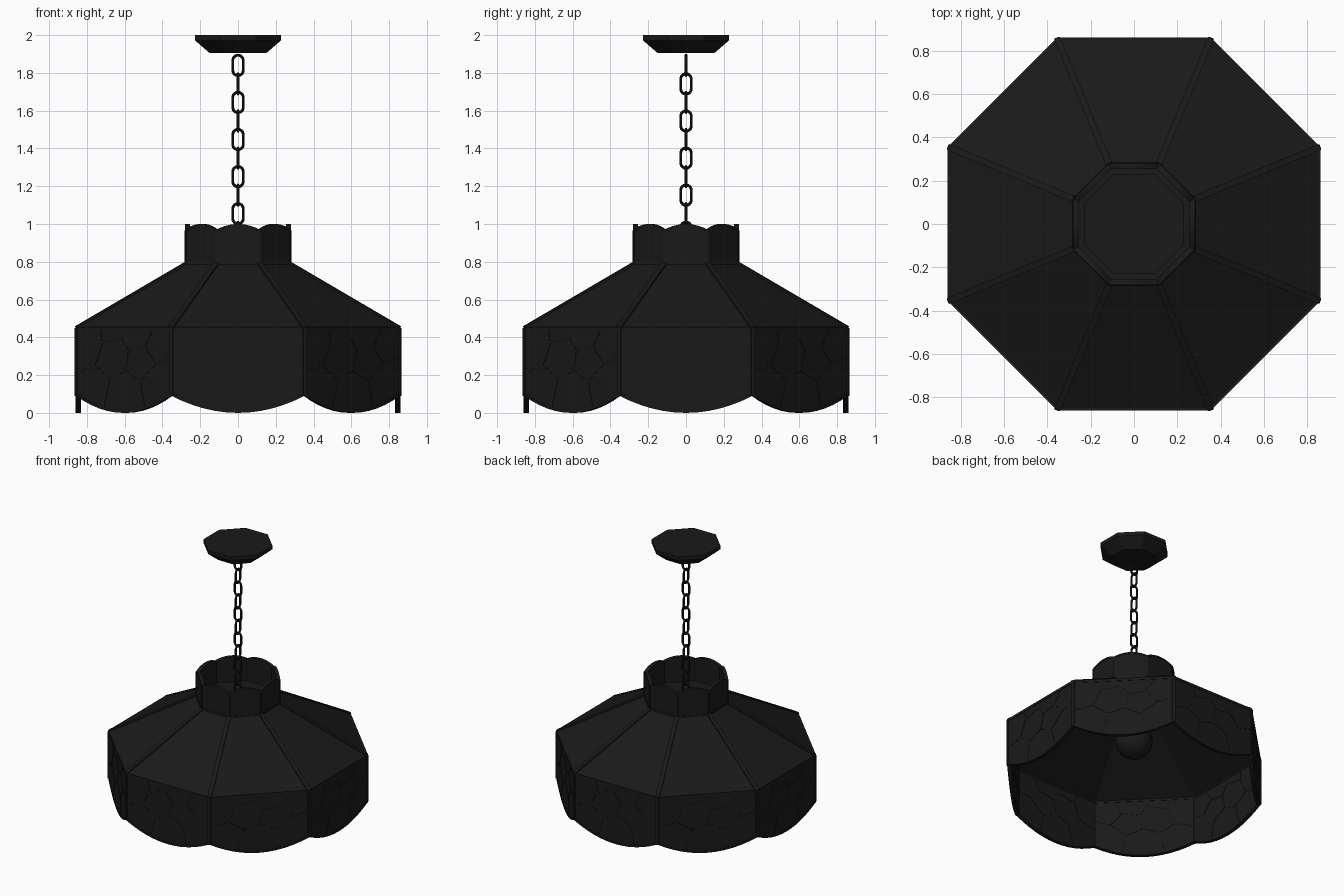
import bpy, bmesh, math
from mathutils import Vector, Matrix

if "Cube" in bpy.data.objects:
    bpy.data.objects.remove(bpy.data.objects["Cube"])

T = math.tan(math.pi / 8)
metal = bpy.data.materials.new("dark_metal")
metal.diffuse_color = (0.01, 0.01, 0.01, 1)
metal.use_nodes = True
metal.node_tree.nodes["Principled BSDF"].inputs["Base Color"].default_value = metal.diffuse_color


def finish(name, bm):
    bmesh.ops.recalc_face_normals(bm, faces=bm.faces[:])
    me = bpy.data.meshes.new(name)
    bm.to_mesh(me)
    bm.free()
    ob = bpy.data.objects.new(name, me)
    bpy.context.collection.objects.link(ob)
    me.materials.append(metal)
    return ob


def side_point(side, a, f, z):
    """Point on octagon side: a = apothem, f = -1..1 along the side."""
    return Matrix.Rotation(side * math.pi / 4, 3, 'Z') @ Vector((f * a * T, -a, z))


def ring_wall(name, a_bot, a_top, t, zb, zt, n=1):
    """Hollow octagonal wall; zb and zt give the edge heights along a side."""
    bm = bmesh.new()
    rows = []
    for s in range(8):
        for i in range(n):
            f = -1 + 2 * i / n
            rows.append([bm.verts.new(side_point(s, a, f, z)) for a, z in
                         ((a_bot, zb(f)), (a_top, zt(f)), (a_top - t, zt(f)), (a_bot - t, zb(f)))])
    for i, r in enumerate(rows):
        q = rows[(i + 1) % len(rows)]
        for j in range(4):
            k = (j + 1) % 4
            bm.faces.new((r[j], q[j], q[k], r[k]))
    return finish(name, bm)


def solid_oct(name, profile):
    bm = bmesh.new()
    loops = [[bm.verts.new(side_point(s, a, -1, z)) for s in range(8)] for a, z in profile]
    for lo, hi in zip(loops, loops[1:]):
        for i in range(8):
            j = (i + 1) % 8
            bm.faces.new((lo[i], lo[j], hi[j], hi[i]))
    bm.faces.new(loops[0])
    bm.faces.new(loops[-1])
    return finish(name, bm)


def add_bar(bm, p, q, out, w, d):
    """Rectangular bar from p to q, w wide, d deep along the out direction."""
    along = (q - p).normalized()
    side = along.cross(out).normalized()
    up = side.cross(along)
    m = Matrix((side * w, up * d, along * (q - p).length)).transposed().to_4x4()
    m.translation = (p + q) / 2
    bmesh.ops.create_cube(bm, size=1, matrix=m)


def const(z):
    return lambda f: z


def scallop(f):
    return 0.092 * f * f


def crown(f):
    return 1.0 - 0.03 * f * f


A, C = 0.857, 0.278

# Shade panels
ring_wall("skirt", A, A, 0.022, scallop, const(0.455), 12)
ring_wall("sloped_shade", A, C, 0.025, const(0.452), const(0.79))
ring_wall("crown_collar", C, C, 0.02, const(0.785), crown, 10)
solid_oct("collar_floor", [(0.27, 0.785), (0.27, 0.805)])

# Raised trim along the panel edges
ring_wall("skirt_top_trim", A + .003, A + .003, .028, const(0.437), const(0.456))
ring_wall("skirt_bottom_trim", A + .003, A + .003, .028, scallop, lambda f: scallop(f) + .015, 12)
ring_wall("collar_base_trim", C + .006, C + .004, .03, const(0.782), const(0.8))
ring_wall("collar_top_trim", C + .003, C + .003, .026, lambda f: crown(f) - .012, crown, 10)

bm = bmesh.new()
for s in range(8):
    out = side_point(s, 1, -1, 0).normalized()
    add_bar(bm, side_point(s, A - .002, -1, .09), side_point(s, A - .002, -1, .45), out, .022, .012)
    add_bar(bm, side_point(s, A - .002, -1, .452), side_point(s, C, -1, .79), out, .03, .014)
    add_bar(bm, side_point(s, C - .002, -1, .785), side_point(s, C - .002, -1, .965), out, .014, .01)
finish("corner_strips", bm)

# Mosaic lines, showing on both faces of every skirt panel
paths = [
    [(-1, .22), (-.62, .25), (-.45, .37), (-.5, .44)],
    [(-.45, .37), (-.05, .40), (.1, .33), (.45, .35), (.62, .44)],
    [(.45, .35), (.68, .26), (1, .29)],
    [(-.62, .25), (-.3, .18), (.02, .22), (.1, .33)],
    [(.02, .22), (.35, .17), (.68, .26)],
    [(-.3, .18), (-.42, .03)],
    [(.35, .17), (.45, .03)],
]
bm = bmesh.new()
for s in range(8):
    out = side_point(s, 1, 0, 0)
    for path in paths:
        for p, q in zip(path, path[1:]):
            add_bar(bm, side_point(s, A - .011, p[0], p[1]),
                    side_point(s, A - .011, q[0], q[1]), out, .007, .027)
finish("mosaic_lines", bm)

# Ceiling canopy
solid_oct("ceiling_canopy", [(0.15, 1.905), (0.228, 1.972), (0.228, 2.0)])

# Chain of alternating stretched links
for i in range(11):
    bpy.ops.mesh.primitive_torus_add(major_radius=.028, minor_radius=.0075,
                                     major_segments=18, minor_segments=8)
    link = bpy.context.object
    link.name = f"chain_link_{i + 1}"
    for v in link.data.vertices:
        v.co.x += math.copysign(.026, v.co.x)
    turn = Matrix.Rotation(math.pi / 2 * (i % 2), 4, 'Z')
    upright = Matrix.Rotation(math.pi / 2, 4, 'Y') @ Matrix.Rotation(0, 4, 'X')
    # ring lies in the yz plane after standing up, so turn it to face the front
    link.data.transform(Matrix.Translation((0, 0, 1.84 - .0982 * i)) @ turn
                        @ Matrix.Rotation(math.pi / 2, 4, 'Z') @ upright)
    link.data.materials.append(metal)
    bpy.ops.object.shade_smooth_by_angle()

# Bulb and socket
bpy.ops.mesh.primitive_uv_sphere_add(segments=32, ring_count=16, radius=.13, location=(0, 0, .44))
bulb = bpy.context.object
bulb.name = "bulb"
bulb.data.materials.append(metal)
bpy.ops.object.shade_smooth()
bpy.ops.mesh.primitive_cylinder_add(vertices=24, radius=.05, depth=.25, location=(0, 0, .67))
socket = bpy.context.object
socket.name = "bulb_socket"
socket.data.materials.append(metal)
bpy.ops.object.shade_smooth_by_angle()
